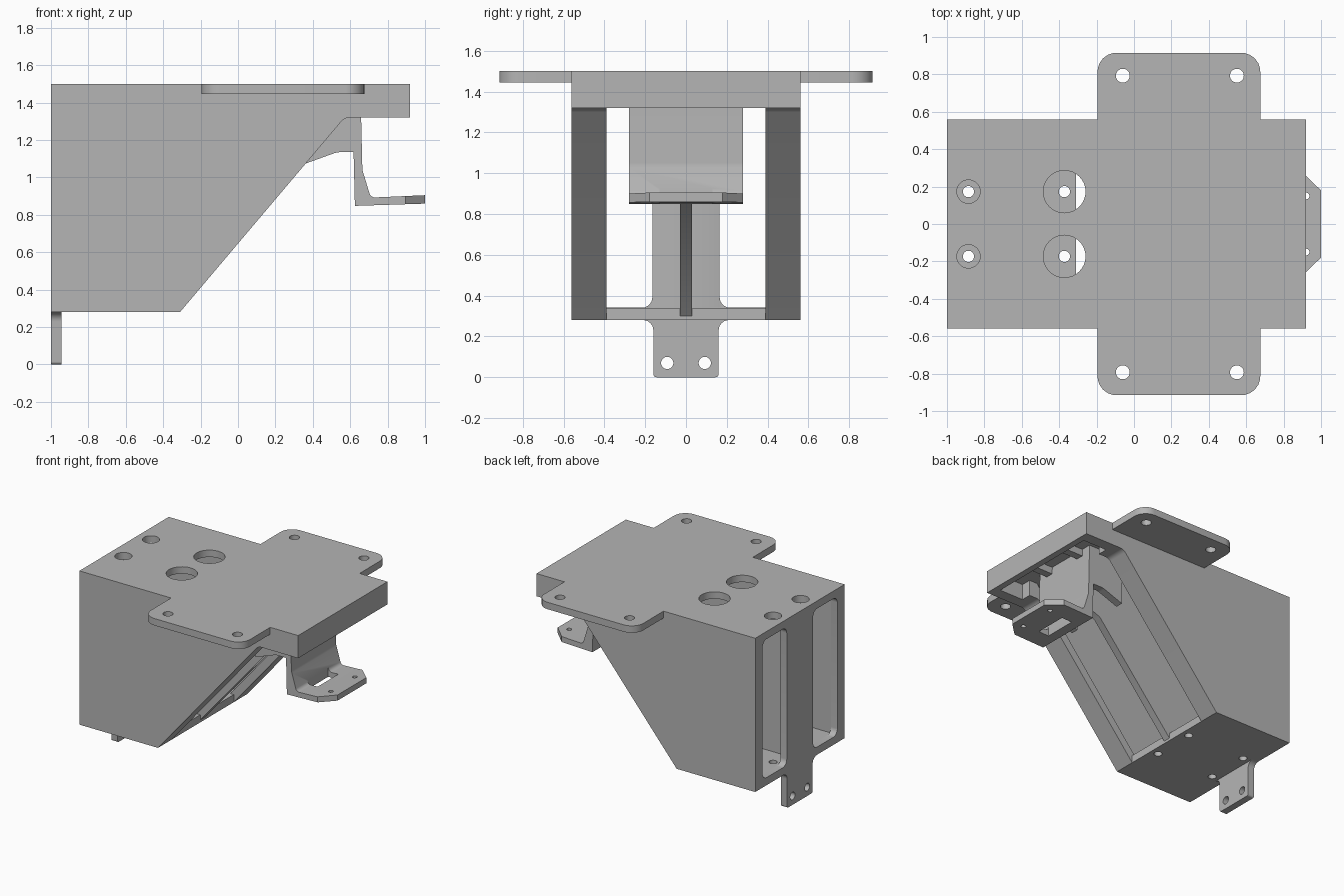
import bpy, bmesh, math
from mathutils import Vector

cube = bpy.data.objects.get("Cube")
if cube:
    bpy.data.objects.remove(cube, do_unlink=True)

grey = bpy.data.materials.new("plain grey")
grey.use_nodes = True
GREY = (0.46, 0.46, 0.46, 1)
grey.diffuse_color = GREY
grey.node_tree.nodes["Principled BSDF"].inputs["Base Color"].default_value = GREY


def rounded(points, steps=6):
    """Outline with a fillet at each point that carries a radius."""
    out = []
    for i, p in enumerate(points):
        c = Vector(p[:2])
        if len(p) < 3:
            out.append(c)
            continue
        a = (Vector(points[i - 1][:2]) - c).normalized()
        b = (Vector(points[(i + 1) % len(points)][:2]) - c).normalized()
        reach = p[2] / math.tan(a.angle(b) / 2)
        start, end = c + a * reach, c + b * reach
        centre = c + (a + b).normalized() * (p[2] / math.sin(a.angle(b) / 2))
        for k in range(steps + 1):
            d = start.lerp(end, k / steps) - centre
            out.append(centre + d.normalized() * p[2])
    return out


def prism(name, axis, outline, lo, hi):
    """Extrude an outline along an axis; the outline uses the other two axes in order."""
    place = {"x": lambda u, v, w: (w, u, v),
             "y": lambda u, v, w: (u, w, v),
             "z": lambda u, v, w: (u, v, w)}[axis]
    bm = bmesh.new()
    face = bm.faces.new([bm.verts.new(place(u, v, lo)) for u, v in rounded(outline)])
    ext = bmesh.ops.extrude_face_region(bm, geom=[face])
    shift = Vector(place(0, 0, hi - lo))
    bmesh.ops.translate(bm, vec=shift, verts=[g for g in ext["geom"] if isinstance(g, bmesh.types.BMVert)])
    bmesh.ops.recalc_face_normals(bm, faces=bm.faces)
    mesh = bpy.data.meshes.new(name)
    bm.to_mesh(mesh)
    bm.free()
    mesh.materials.append(grey)
    ob = bpy.data.objects.new(name, mesh)
    bpy.context.collection.objects.link(ob)
    return ob


def rect(u0, u1, v0, v1, r=None):
    corners = [(u0, v0), (u1, v0), (u1, v1), (u0, v1)]
    return [c + (r,) for c in corners] if r else corners


def disc(u, v, r, n=32):
    return [(u + r * math.cos(math.tau * k / n), v + r * math.sin(math.tau * k / n)) for k in range(n)]


def combine(target, others, operation):
    """Boolean the other objects into the target, then drop them."""
    for other in others:
        mod = target.modifiers.new("combine", "BOOLEAN")
        mod.operation, mod.object, mod.solver = operation, other, "EXACT"
        bpy.context.view_layer.objects.active = target
        bpy.ops.object.modifier_apply(modifier=mod.name)
        bpy.data.objects.remove(other, do_unlink=True)


def finish(ob):
    bpy.ops.object.select_all(action="DESELECT")
    ob.select_set(True)
    bpy.context.view_layer.objects.active = ob
    bpy.ops.object.shade_smooth_by_angle(angle=math.radians(30))


TOP, UNDER, FLOOR, BASE = 1.5, 1.445, 0.34, 0.28
HALF, BACK, FRONT = 0.56, -1.0, 0.92

# Top plate with two rounded mounting ears
body = prism("bracket_body", "z", rect(BACK, FRONT, -HALF, HALF), UNDER, TOP)
parts = [prism("ears", "z", rect(-0.195, 0.675, -0.915, 0.915, 0.1), UNDER, TOP)]

# Side walls with an inward lip along the sloped edge
wall = [(BACK, BASE), (-0.31, BASE), (0.57, 1.32, 0.06), (FRONT, 1.32), (FRONT, 1.47), (BACK, 1.47)]
lip = [(-0.39, BASE), (-0.31, BASE), (0.57, 1.32, 0.06), (0.66, 1.32), (0.66, 1.47), (0.61, 1.47)]
for s in (-1, 1):
    parts.append(prism("side_wall", "y", wall, min(s * 0.47, s * HALF), max(s * 0.47, s * HALF)))
    parts.append(prism("wall_lip", "y", lip, min(s * 0.39, s * 0.5), max(s * 0.39, s * 0.5)))

# Back wall, floor and front rim
parts.append(prism("back_wall", "x", rect(-HALF, HALF, BASE, 1.47), BACK, -0.945))
parts.append(prism("floor", "z", rect(BACK, -0.31, -0.5, 0.5), BASE, FLOOR))
parts.append(prism("front_rim", "x", rect(-HALF, HALF, 1.32, 1.47), 0.87, FRONT))

# Hanging tab with flared shoulders
tab = [(-0.16, 0, 0.015), (0.16, 0, 0.015), (0.16, BASE, 0.05), (0.24, BASE), (0.24, 0.31),
       (-0.24, 0.31), (-0.24, BASE), (-0.16, BASE, 0.05)]
parts.append(prism("tab", "x", tab, BACK, -0.945))

# Centre web and the two cheeks that brace the clip
web = [(-0.97, 0.31), (-0.33, 0.31), (-0.31, BASE + 0.02), (0.35, 1.07), (0.53, 1.135), (0.63, 1.135),
       (0.63, 1.47), (-0.97, 1.47)]
parts.append(prism("centre_web", "y", web, -0.03, 0.03))
cheek = [(0.35, 1.07), (0.53, 1.135, 0.1), (0.63, 1.135), (0.63, 1.47), (0.35, 1.47)]
for y in (-0.28, 0.22):
    parts.append(prism("clip_brace", "y", cheek, y, y + 0.06))

# Small ribs between clip and front rim
for y in (-0.2, 0.14):
    parts.append(prism("rim_rib", "y", rect(0.64, 0.89, 1.39, 1.47), y, y + 0.06))
combine(body, parts, "UNION")

# Openings: ear holes, access holes, screw holes, tab holes, back windows
cuts = []
for s in (-1, 1):
    for x in (-0.06, 0.55):
        cuts.append(prism("ear_hole", "z", disc(x, s * 0.793, 0.037), 1.4, 1.6))
    for x, r in ((-0.885, 0.0625), (-0.372, 0.113)):
        cuts.append(prism("access_hole", "z", disc(x, s * 0.173, r), FLOOR + 0.001, 1.6))
        cuts.append(prism("screw_hole", "z", disc(x, s * 0.173, 0.03), 0.2, 0.4))
    cuts.append(prism("tab_hole", "x", disc(s * 0.092, 0.07, 0.03), -1.1, -0.9))
    cuts.append(prism("back_window", "x", rect(min(s * 0.165, s * 0.469), max(s * 0.165, s * 0.469),
                                               FLOOR + 0.001, 1.44, 0.05), -1.1, -0.9))
combine(body, cuts, "DIFFERENCE")
finish(body)

# Hooked clip under the front, with slot, screw holes and clipped corners
hook = [(0.61, 1.46), (0.625, 0.848), (1, 0.86), (1, 0.905), (0.71, 0.892, 0.03), (0.665, 1.04, 0.1), (0.655, 1.46)]
clip = prism("front_clip", "y", hook, -0.28, 0.28)
cuts = [prism("slot", "z", rect(0.7, 0.79, -0.13, 0.13), 0.8, 0.96)]
for s in (-1, 1):
    cuts.append(prism("corner_cut", "z", [(0.89, s * 0.285), (1.005, s * 0.175), (1.1, s * 0.3)], 0.8, 1))
    cuts.append(prism("clip_hole", "z", disc(0.92, s * 0.15, 0.018, 20), 0.8, 1))
combine(clip, cuts, "DIFFERENCE")
finish(clip)
